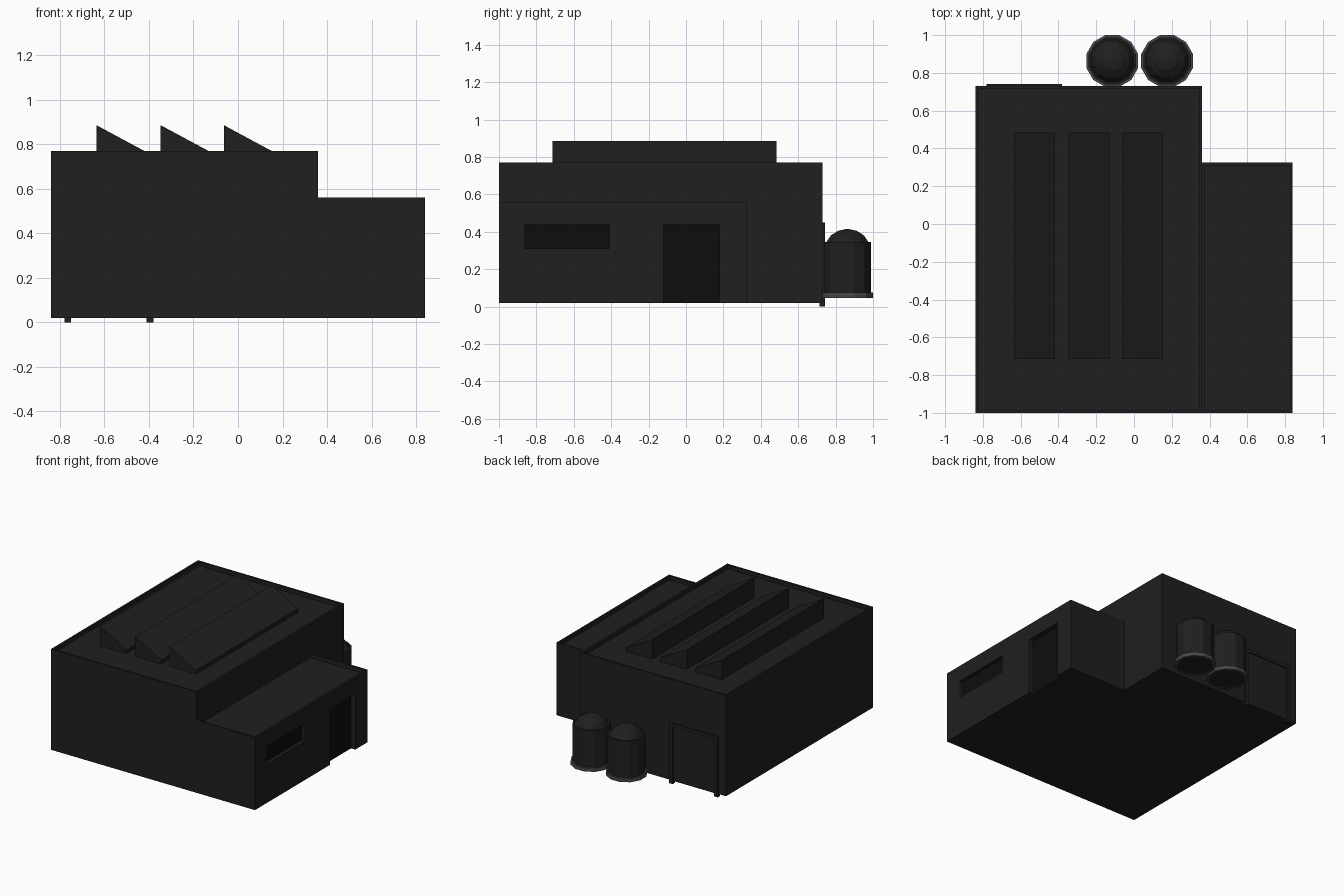
import bpy, bmesh, math

if "Cube" in bpy.data.objects:
    bpy.data.objects.remove(bpy.data.objects["Cube"])


def material(name, v):
    m = bpy.data.materials.new(name)
    m.diffuse_color = (v, v, v, 1)
    m.use_nodes = True
    m.node_tree.nodes["Principled BSDF"].inputs["Base Color"].default_value = m.diffuse_color
    return m


WALL = material("charcoal", 0.014)
DARK = material("black", 0.004)
TRIM = material("trim_grey", 0.065)


def finish(name, bm, mat):
    bmesh.ops.recalc_face_normals(bm, faces=bm.faces)
    me = bpy.data.meshes.new(name)
    bm.to_mesh(me)
    bm.free()
    ob = bpy.data.objects.new(name, me)
    me.materials.append(mat)
    bpy.context.collection.objects.link(ob)
    return ob


def box(name, x, y, z, mat=WALL, parapet=0, sink=0.03):
    bm = bmesh.new()
    bmesh.ops.create_cube(bm, size=1)
    for v in bm.verts:
        v.co = [r[0] if c < 0 else r[1] for c, r in zip(v.co, (x, y, z))]
    if parapet:
        bm.normal_update()
        top = max(bm.faces, key=lambda f: f.calc_center_median().z)
        bmesh.ops.inset_region(bm, faces=[top], thickness=parapet)
        # drop the inner roof straight down behind the parapet
        inner = bmesh.ops.extrude_discrete_faces(bm, faces=[top])["faces"][0]
        for v in inner.verts:
            v.co.z -= sink
    return finish(name, bm, mat)


def prism(name, profile, y0, y1, mat=WALL):
    bm = bmesh.new()
    f = bm.faces.new([bm.verts.new((x, y0, z)) for x, z in profile])
    new = bmesh.ops.extrude_face_region(bm, geom=[f])["geom"]
    for v in new:
        if isinstance(v, bmesh.types.BMVert):
            v.co.y = y1
    return finish(name, bm, mat)


def lathe(name, profile, cx, cy, mat=WALL, sides=12, closed=False):
    bm = bmesh.new()
    rings = []
    for r, z in profile:
        n = sides if r > 0 else 1
        rings.append([bm.verts.new((cx + r * math.cos((i + .5) * math.tau / sides),
                                    cy + r * math.sin((i + .5) * math.tau / sides), z))
                      for i in range(n)])
    pairs = list(zip(rings, rings[1:]))
    if closed:
        pairs.append((rings[-1], rings[0]))
    for a, b in pairs:
        for i in range(sides):
            j = (i + 1) % sides
            quad = [a[i % len(a)], a[j % len(a)], b[j % len(b)], b[i % len(b)]]
            bm.faces.new(list(dict.fromkeys(quad)))
    return finish(name, bm, mat)


def cut(ob, x, y, z):
    c = box("cutter", x, y, z)
    c.hide_render = True
    m = ob.modifiers.new("opening", "BOOLEAN")
    m.operation = "DIFFERENCE"
    m.solver = "EXACT"
    m.object = c
    bpy.context.view_layer.objects.active = ob
    bpy.ops.object.modifier_apply(modifier=m.name)
    bpy.data.objects.remove(c)


# Main hall and lower side annex, both with sunken roofs
box("main_hall", (-0.84, 0.36), (-1, 0.73), (0.02, 0.77), parapet=0.02)
annex = box("annex", (0.36, 0.84), (-1, 0.325), (0.02, 0.56), parapet=0.02)

# Doorway and window recesses with dark panels
cut(annex, (0.80, 0.90), (-0.12, 0.18), (-0.05, 0.44))
cut(annex, (0.81, 0.90), (-0.86, -0.41), (0.31, 0.44))
box("annex_door", (0.795, 0.805), (-0.12, 0.18), (0.02, 0.44), DARK)
box("annex_window", (0.805, 0.815), (-0.86, -0.41), (0.31, 0.44), DARK)

# Sawtooth skylights
for i, x in enumerate((-0.635, -0.347, -0.063)):
    prism(f"sawtooth_{i + 1}",
          [(x, 0.735), (x, 0.885), (x + 0.217, 0.768), (x + 0.217, 0.735)], -0.715, 0.485)

# Rear loading door: posts, lintel and shutter
for side, x in (("left", -0.78), ("right", -0.41)):
    box(f"rear_door_post_{side}", (x, x + 0.03), (0.715, 0.742), (0, 0.45))
box("rear_door_lintel", (-0.75, -0.41), (0.715, 0.742), (0.425, 0.45))
box("rear_door_shutter", (-0.75, -0.41), (0.72, 0.733), (0.02, 0.425))

# Storage tanks with domed tops and base rings
for i, x in enumerate((-0.115, 0.175)):
    lathe(f"tank_{i + 1}",
          [(0, 0.05), (0.13, 0.05), (0.13, 0.345), (0.116, 0.345),
           (0.092, 0.38), (0.052, 0.405), (0, 0.416)], x, 0.863)
    lathe(f"tank_base_ring_{i + 1}",
          [(0.128, 0.046), (0.142, 0.046), (0.142, 0.074), (0.128, 0.074)],
          x, 0.863, TRIM, closed=True)
